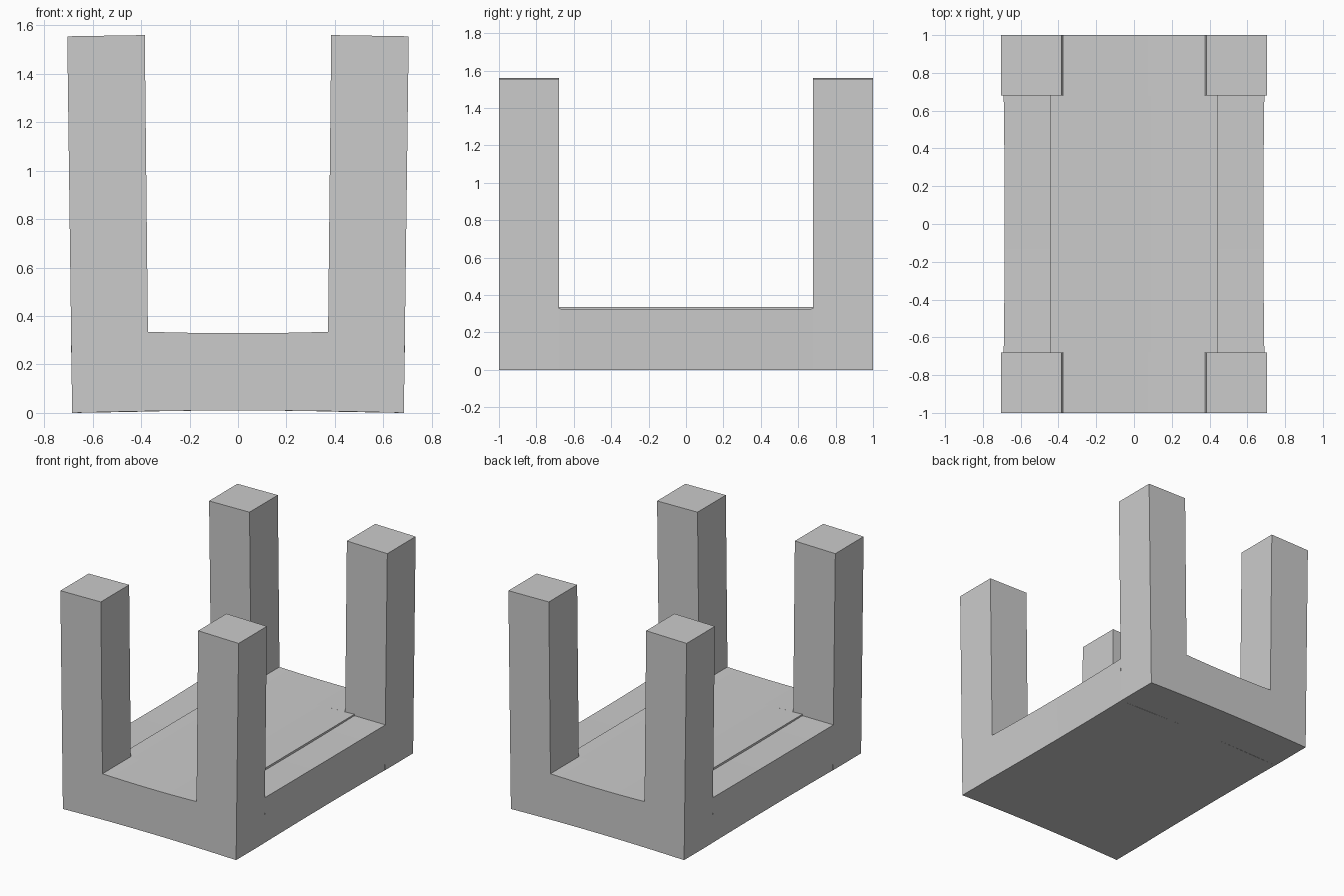
import bpy, bmesh

if "Cube" in bpy.data.objects:
    bpy.data.objects.remove(bpy.data.objects["Cube"])


def loft(name, sections, mirror=None):
    """Closed solid through matching (y, [(x, z), ...]) sections."""
    bm = bmesh.new()
    rings = [[bm.verts.new((x, y, z)) for x, z in pts] for y, pts in sections]
    n = len(rings[0])
    bm.faces.new(rings[0])
    bm.faces.new(rings[-1][::-1])
    for a, b in zip(rings, rings[1:]):
        for i in range(n):
            j = (i + 1) % n
            bm.faces.new((a[j], a[i], b[i], b[j]))
    bmesh.ops.recalc_face_normals(bm, faces=bm.faces)
    me = bpy.data.meshes.new(name)
    bm.to_mesh(me)
    bm.free()
    ob = bpy.data.objects.new(name, me)
    bpy.context.collection.objects.link(ob)
    if mirror is not None:
        m = ob.modifiers.new("mirror", 'MIRROR')
        m.use_axis = [i == mirror for i in range(3)]
        m.use_mirror_merge = False
    return ob


def bow(half, edge, centre, steps=10):
    """Shallow arc from -half to +half."""
    xs = [half * (2 * i / steps - 1) for i in range(steps + 1)]
    return [(x, centre + (edge - centre) * (x / half) ** 2) for x in xs]


# Two legs joined by a crossbeam, at each end
end_profile = (bow(0.685, 0.0, 0.01)
               + [(0.705, 1.555), (0.385, 1.56)]
               + bow(0.372, 0.335, 0.329)[::-1]
               + [(-0.385, 1.56), (-0.705, 1.555)])
loft("leg_frame", [(-1.0, end_profile), (-0.68, end_profile)], mirror=1)

# Raised centre panel
panel = bow(0.445, 0.004, 0.01) + bow(0.445, 0.337, 0.329)[::-1]
loft("centre_panel", [(-0.68, panel), (0.68, panel)])

# Slightly hollow side rails
rail = []
for y, t in bow(0.68, 0.0, 1.0):
    d = 0.005 * t
    rail.append((y, [(0.445, 0.004), (0.684 - d, 0.0),
                     (0.69 - d, 0.327 - d), (0.445, 0.327 - d)]))
loft("side_rail", rail, mirror=0)
